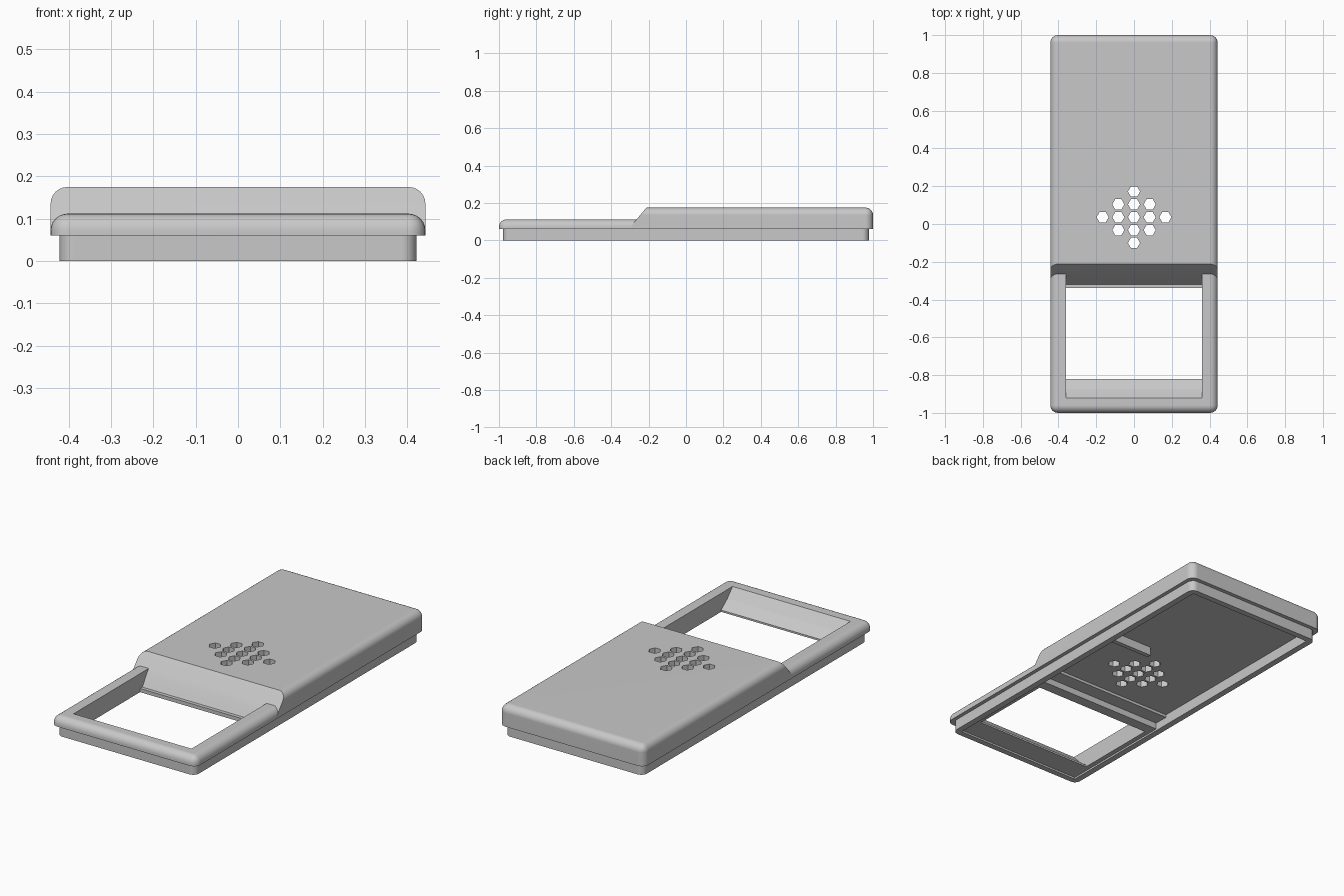
import bpy, bmesh, math
from mathutils import Matrix

cube = bpy.data.objects.get("Cube")
if cube:
    bpy.data.objects.remove(cube, do_unlink=True)

# Single grey plastic
grey = bpy.data.materials.new("grey plastic")
grey.use_nodes = True
grey.diffuse_color = (0.58, 0.58, 0.58, 1)
grey.node_tree.nodes["Principled BSDF"].inputs["Base Color"].default_value = grey.diffuse_color


def finish(bm, name):
    bmesh.ops.recalc_face_normals(bm, faces=bm.faces)
    mesh = bpy.data.meshes.new(name)
    bm.to_mesh(mesh)
    bm.free()
    mesh.materials.append(grey)
    obj = bpy.data.objects.new(name, mesh)
    bpy.context.collection.objects.link(obj)
    return obj


def slab(name, x, y, z, radius=0, round_top=True):
    """Box between the given (low, high) limits with rounded corners."""
    bm = bmesh.new()
    bmesh.ops.create_cube(bm, size=1)
    for v in bm.verts:
        v.co = [lim[int(c > 0)] for lim, c in zip((x, y, z), v.co)]
    if radius:
        edges = []
        for e in bm.edges:
            a, b = e.verts
            vertical = abs(a.co.z - b.co.z) > 1e-4
            top = min(a.co.z, b.co.z) > z[1] - 1e-4
            if vertical or (top and round_top):
                edges.append(e)
        bmesh.ops.bevel(bm, geom=edges, offset=radius, segments=6,
                        profile=0.5, affect='EDGES')
    return finish(bm, name)


def extrude_profile(name, points, half_width):
    """Side profile (y, z) extruded across x."""
    bm = bmesh.new()
    face = bm.faces.new([bm.verts.new((-half_width, y, z)) for y, z in points])
    ext = bmesh.ops.extrude_face_region(bm, geom=[face])
    for v in ext["geom"]:
        if isinstance(v, bmesh.types.BMVert):
            v.co.x = half_width
    return finish(bm, name)


def cut(obj, *cutters):
    bpy.context.view_layer.objects.active = obj
    for cutter in cutters:
        mod = obj.modifiers.new("cut", 'BOOLEAN')
        mod.operation = 'DIFFERENCE'
        mod.solver = 'EXACT'
        mod.object = cutter
        bpy.ops.object.modifier_apply(modifier=mod.name)


# Window with sloped ends, and the same slope across the full width
slope = [(-0.34, -0.05), (-0.34, 0.03), (-0.32, 0.03), (-0.28, 0.093),
         (-0.212, 0.175), (-0.212, 0.3)]
window = extrude_profile("window_cutter", [
    (-0.92, 0.3), (-0.92, 0.112), (-0.875, 0.062), (-0.82, 0.02), (-0.82, -0.05)] + slope, 0.36)
step = extrude_profile("step_cutter", [(-0.7, 0.3), (-0.7, -0.05)] + slope, 0.6)

# Underside recess: shallow around the window, full rim depth at the rear
hollow = extrude_profile("hollow_cutter", [
    (-0.945, -0.05), (-0.945, 0.01), (-0.28, 0.01), (-0.28, 0.045),
    (-0.2, 0.045), (-0.2, 0.1), (0.945, 0.1), (0.945, -0.05)], 0.387)
trim = slab("trim_cutter", (-1, 1), (-0.23, 2), (-0.1, 0.3))

# Diamond pattern of hexagonal holes
bm = bmesh.new()
for i in range(-2, 3):
    for j in range(-2, 3):
        if abs(i) + abs(j) > 2 and not abs(i) == abs(j) == 1:
            continue
        place = (Matrix.Translation((i * 0.083, 0.036 + j * 0.068, 0.12))
                 @ Matrix.Rotation(math.radians(30), 4, 'Z'))
        bmesh.ops.create_cone(bm, cap_ends=True, segments=6, radius1=0.032,
                              radius2=0.032, depth=0.2, matrix=place)
holes = finish(bm, "hole_cutter")

# Visible parts
rear_cover = slab("rear_cover", (-0.443, 0.443), (-0.6, 1), (0.06, 0.175), 0.04)
cut(rear_cover, step, holes)

front_frame = slab("front_frame", (-0.443, 0.443), (-1, 1), (0.06, 0.112), 0.04)
cut(front_frame, trim, window)

base_rim = slab("base_rim", (-0.422, 0.422), (-0.978, 0.978), (0, 0.06), 0.035, False)
cut(base_rim, window, hollow)

inner_tab = slab("inner_tab", (0.13, 0.39), (0.265, 0.29), (0.012, 0.062))

for cutter in (window, step, hollow, trim, holes):
    bpy.data.objects.remove(cutter, do_unlink=True)

# Smooth rounded edges, keep flats flat
for part in (rear_cover, front_frame, base_rim, inner_tab):
    bpy.ops.object.select_all(action='DESELECT')
    part.select_set(True)
    bpy.context.view_layer.objects.active = part
    bpy.ops.object.shade_smooth_by_angle(angle=math.radians(28))
    normals = part.modifiers.new("flat_normals", 'WEIGHTED_NORMAL')
    normals.keep_sharp = True
